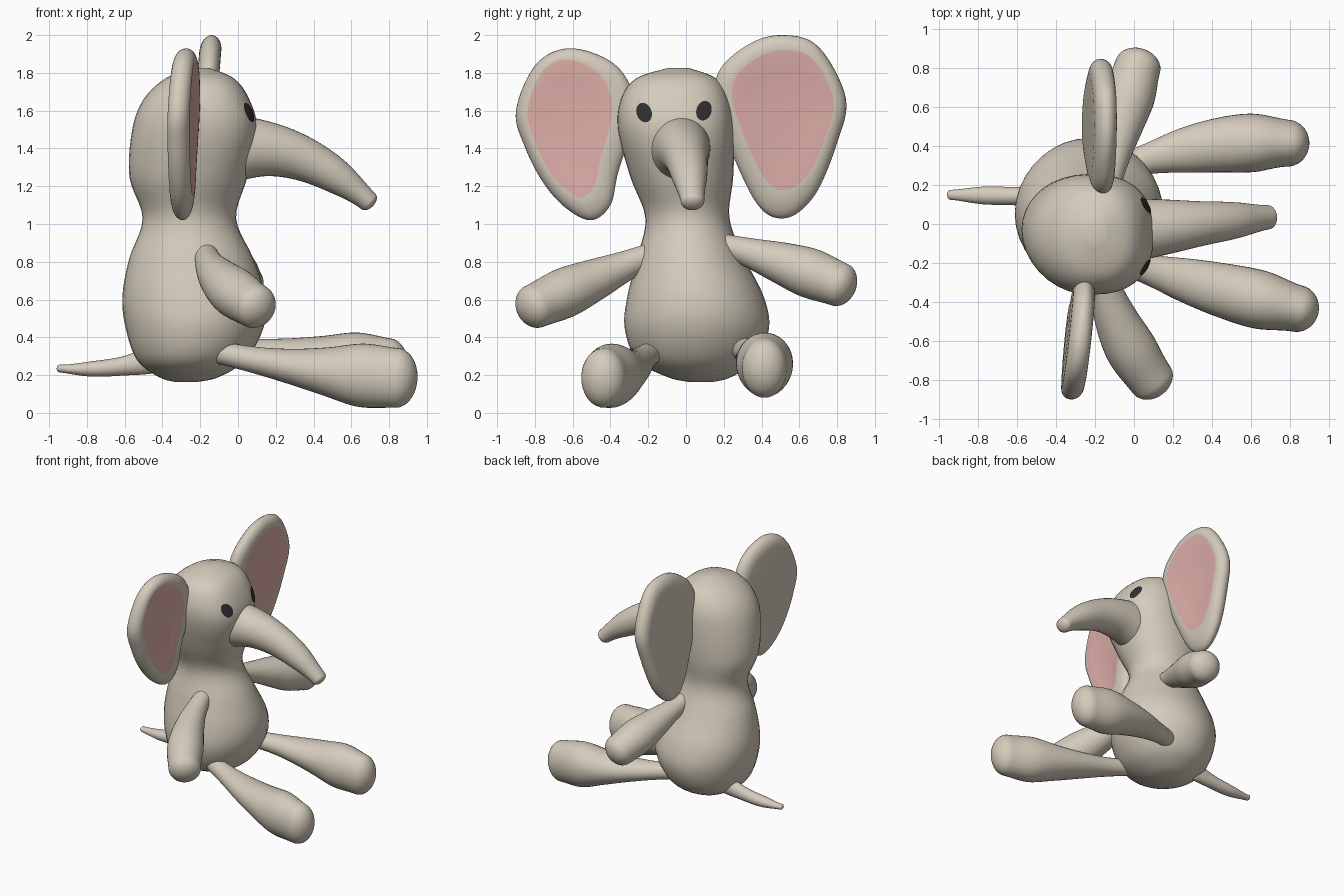
import bpy, bmesh, math
from mathutils import Vector
from mathutils.bvhtree import BVHTree

if "Cube" in bpy.data.objects:
    bpy.data.objects.remove(bpy.data.objects["Cube"])


def material(name, rgb):
    m = bpy.data.materials.new(name)
    m.diffuse_color = (*rgb, 1)
    m.use_nodes = True
    m.node_tree.nodes["Principled BSDF"].inputs["Base Color"].default_value = m.diffuse_color
    return m


GREY = material("warm grey plush", (0.66, 0.6, 0.5))
PINK = material("pink felt", (0.74, 0.43, 0.4))
BLACK = material("black thread", (0.03, 0.03, 0.03))


def finish(name, bm, mats, outward=True):
    if outward:
        bmesh.ops.recalc_face_normals(bm, faces=bm.faces)
    for f in bm.faces:
        f.smooth = True
    me = bpy.data.meshes.new(name)
    bm.to_mesh(me)
    for m in mats:
        me.materials.append(m)
    bpy.context.collection.objects.link(bpy.data.objects.new(name, me))


def spline(pts, steps, closed=False):
    """Catmull-Rom through tuples of any length."""
    n, out = len(pts), []
    get = (lambda i: pts[i % n]) if closed else (lambda i: pts[max(0, min(n - 1, i))])
    for i in range(n if closed else n - 1):
        for k in range(steps):
            t = k / steps
            out.append(tuple(0.5 * (2 * b + (c - a) * t + (2 * a - 5 * b + 4 * c - d) * t * t
                                    + (3 * b - a - 3 * c + d) * t ** 3)
                             for a, b, c, d in zip(get(i - 1), get(i), get(i + 1), get(i + 2))))
    return out if closed else out + [tuple(pts[-1])]


def bridge(bm, rings, mat=lambda i: 0):
    n = len(rings[0])
    for i, (a, b) in enumerate(zip(rings, rings[1:])):
        for j in range(n):
            f = bm.faces.new((a[j], a[(j + 1) % n], b[(j + 1) % n], b[j]))
            f.material_index = mat(i)


def loft(name, secs, sides=36):
    """Skin ellipses given as (centre, direction, half width, half height)."""
    bm = bmesh.new()
    rings = []
    for c, t, w, h in secs:
        upright = t.z > 0.99
        side = Vector((0, 1, 0)) if upright else Vector((0, 0, 1)).cross(t).normalized()
        up = t.cross(side)
        # The face is squarer than the back of the head
        square = 0.2 * max(0, min(1, (c.z - 1.1) / 0.3)) if upright else 0
        ring = []
        for j in range(sides):
            a = 2 * math.pi * j / sides
            e = 1 - (square if math.sin(a) < 0 else 0)
            u, v = (math.copysign(abs(f) ** e, f) for f in (math.cos(a), math.sin(a)))
            ring.append(bm.verts.new(c + side * w * u + up * h * v))
        rings.append(ring)
    bridge(bm, rings)
    bm.faces.new(rings[0])
    bm.faces.new(rings[-1])
    finish(name, bm, [GREY])
    return bm


# Body and head: z, x min, x max, y min, y max
PROFILE = [
    (0.163, -0.33, -0.22, 0.02, 0.14), (0.19, -0.42, -0.1, -0.1, 0.24),
    (0.28, -0.535, 0.04, -0.26, 0.37), (0.45, -0.595, 0.135, -0.325, 0.44),
    (0.62, -0.612, 0.145, -0.31, 0.41), (0.82, -0.575, 0.08, -0.26, 0.31),
    (1.03, -0.505, -0.01, -0.215, 0.23), (1.25, -0.575, 0.05, -0.295, 0.25),
    (1.5, -0.56, 0.1, -0.36, 0.255), (1.66, -0.5, 0.06, -0.345, 0.23),
    (1.77, -0.385, -0.02, -0.265, 0.16), (1.825, -0.25, -0.15, -0.1, 0.02)]
body_bm = loft("body_and_head",
               [(Vector(((a + b) / 2, (c + d) / 2, z)), Vector((0, 0, 1)), (d - c) / 2, (b - a) / 2)
                for z, a, b, c, d in spline(PROFILE, 5)])
tree = BVHTree.FromBMesh(body_bm)


def limb(name, start, end, bow, radii, dome):
    """Bowed limb with evenly spaced (half width, half height) and a round end."""
    start, end, bow = Vector(start), Vector(end), Vector(bow)
    rad = spline(radii, 6)
    secs = []
    for i, (w, h) in enumerate(rad):
        t = i / (len(rad) - 1)
        tangent = (end - start + bow * 4 * (1 - 2 * t)).normalized()
        secs.append((start.lerp(end, t) + bow * 4 * t * (1 - t), tangent, w, h))
    c, d, w, h = secs[-1]
    for k in range(1, 10):
        a = math.pi / 2 * k / 9.2
        secs.append((c + d * dome * math.sin(a), d, w * math.cos(a), h * math.cos(a)))
    loft(name, secs)


# Trunk, tail, arms and legs
ARM = [(r, r) for r in (0.06, 0.08, 0.11, 0.132, 0.118)]
LEG = [(0.06, 0.06), (0.08, 0.07), (0.115, 0.093), (0.14, 0.128), (0.15, 0.168), (0.12, 0.158)]
TRUNK = [(0.16, 0.17), (0.14, 0.142), (0.115, 0.118), (0.094, 0.093), (0.062, 0.055)]
TAIL = [(0.05, 0.07), (0.047, 0.05), (0.045, 0.04), (0.025, 0.02)]
limb("trunk", (0, -0.03, 1.4), (0.69, 0.035, 1.12), (0, 0, 0.085), TRUNK, 0.035)
limb("tail", (-0.45, 0.14, 0.28), (-0.945, 0.15, 0.235), (0, 0, -0.02), TAIL, 0.015)
limb("right_arm", (-0.17, -0.16, 0.85), (0.09, -0.8, 0.565), (-0.055, 0, 0), ARM, 0.09)
limb("left_arm", (-0.13, 0.19, 0.89), (0.02, 0.81, 0.68), (-0.01, 0, 0.01), ARM, 0.09)
limb("right_leg", (-0.1, -0.18, 0.32), (0.84, -0.435, 0.185), (0, -0.01, -0.02), LEG, 0.11)
limb("left_leg", (-0.1, 0.28, 0.345), (0.79, 0.415, 0.237), (0, 0.045, 0), LEG, 0.11)


def ear(name, outline, centre, scale, depth):
    """Padded ear: (y, z) rim outline, pink centre and its scale, x by rule."""
    rim = spline(outline, 8, True)
    n = len(rim)
    mid = [(min(v) + max(v)) / 2 for v in zip(*rim)]
    pink = [[c + (v - m) * s for v, m, c, s in zip(p, mid, centre, scale)] for p in rim]
    # (share of pink outline, scale about the centre, offset in x)
    layout = [(1, 0.4, 0.042), (1, 0.75, 0.048)]
    for k in range(13):
        a = math.pi * k / 12
        fall = 1 - math.sin(a)
        layout.append((fall, 1, 0.058 * math.cos(a)) if k <= 6
                      else (0, 1 - 0.2 * fall, 0.058 * math.cos(a)))
    layout.append((0, 0.4, -0.06))
    bm = bmesh.new()

    def vert(y, z, off):
        return bm.verts.new((depth(y, z) + off, y, z))

    rings = [[vert(*(c + s * (o + (p - o) * m - c) for o, p, c in zip(ro, rp, centre)), off)
              for ro, rp in zip(rim, pink)] for m, s, off in layout]
    bridge(bm, rings, lambda i: 1 if i < 2 else 0)
    for ring, off, mat in ((rings[0], 0.04, 1), (rings[-1], -0.06, 0)):
        c = vert(*centre, off)
        for j in range(n):
            bm.faces.new((ring[j], ring[(j + 1) % n], c)).material_index = mat
    finish(name, bm, [GREY, PINK])


ear("right_ear",
    [(-.27, 1.6), (-.36, 1.83), (-.6, 1.93), (-.79, 1.85), (-.9, 1.6),
     (-.85, 1.4), (-.75, 1.21), (-.63, 1.08), (-.5, 1.02), (-.4, 1.1), (-.36, 1.27)],
    (-0.615, 1.505), (0.71, 0.8), lambda y, z: -0.22 + 0.115 * y + 0.03 * (z - 1.5))
ear("left_ear",
    [(.17, 1.58), (.17, 1.8), (.33, 1.95), (.51, 2.0), (.7, 1.94),
     (.845, 1.67), (.8, 1.43), (.68, 1.15), (.52, 1.03), (.36, 1.13)],
    (0.513, 1.55), (0.77, 0.763), lambda y, z: -0.18 + 0.08 * (z - 1.5))


# Eyes: thin patches laid on the face
def eye(name, y, z, tilt):
    bm = bmesh.new()

    def vert(r, a):
        u, v = 0.04 * r * math.cos(a), 0.053 * r * math.sin(a)
        ray = Vector((1, y + u * math.cos(tilt) - v * math.sin(tilt),
                      z + u * math.sin(tilt) + v * math.cos(tilt)))
        hit = tree.ray_cast(ray, Vector((-1, 0, 0)))[0]
        return bm.verts.new(hit + Vector((0.006, 0, 0.002)))

    rings = [[vert(r, 2 * math.pi * j / 24) for j in range(24)] for r in (1, 0.7, 0.4)]
    bridge(bm, rings)
    bm.faces.new(rings[-1])
    finish(name, bm, [BLACK], outward=False)


eye("right_eye", -0.222, 1.588, 0.35)
eye("left_eye", 0.095, 1.598, -0.3)
